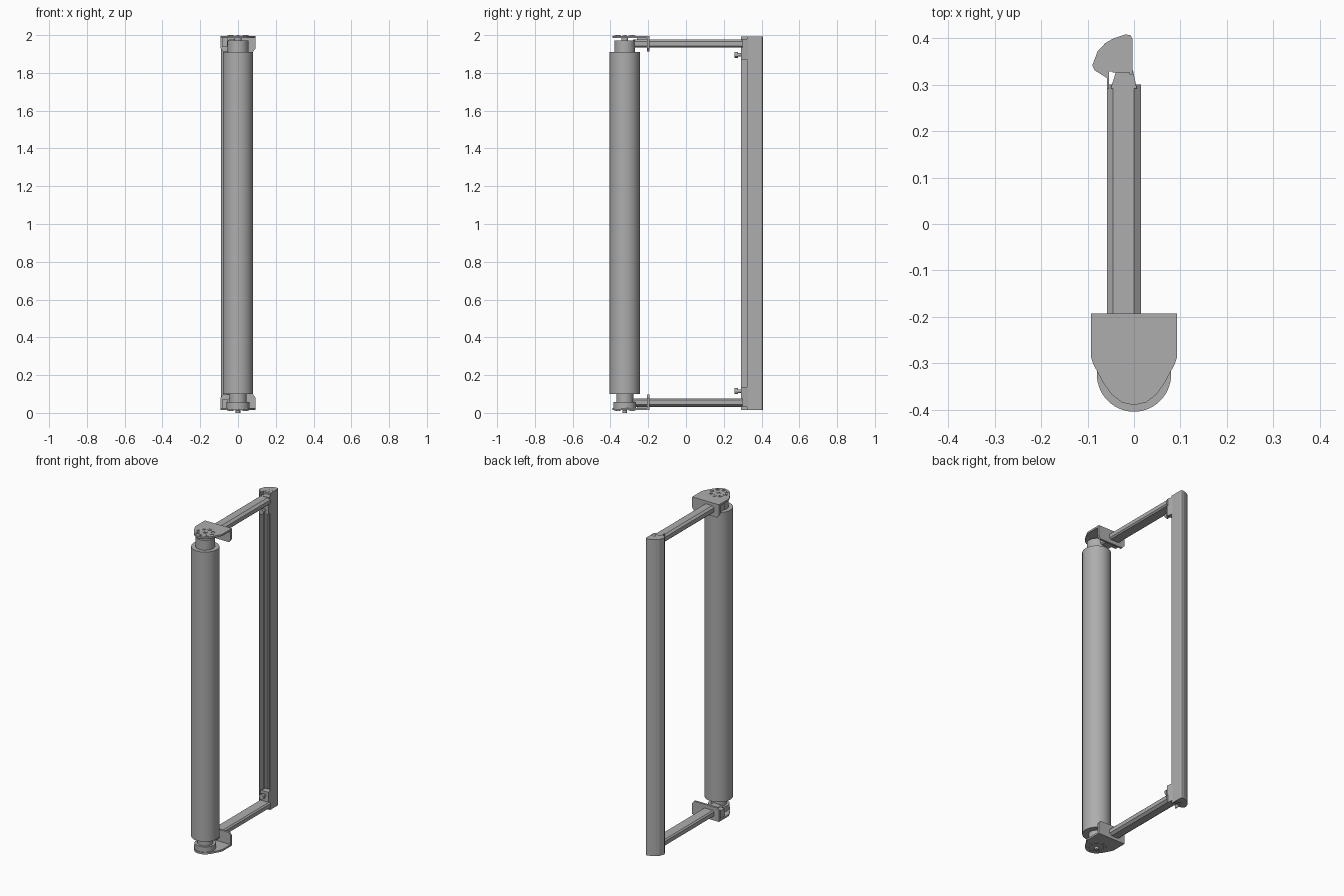
import bpy, bmesh, math
from mathutils import Vector

cube = bpy.data.objects.get("Cube")
if cube:
    bpy.data.objects.remove(cube, do_unlink=True)

grey = bpy.data.materials.new("grey_metal")
grey.use_nodes = True
colour = (0.42, 0.42, 0.42, 1)
grey.diffuse_color = colour
grey.node_tree.nodes["Principled BSDF"].inputs["Base Color"].default_value = colour

CY = -0.324      # roller axis
FLIP = 2.01      # top parts mirror to the bottom by z -> FLIP - z


def prism(name, pts, a, b, axis="z", flip=False, smooth=False):
    """Extrude a closed profile from a to b along an axis."""
    def place(u, v, w):
        p = {"z": (u, v, w), "y": (u, w, v), "x": (w, u, v)}[axis]
        return Vector((p[0], p[1], FLIP - p[2] if flip else p[2]))
    bm = bmesh.new()
    lo = [bm.verts.new(place(u, v, a)) for u, v in pts]
    hi = [bm.verts.new(place(u, v, b)) for u, v in pts]
    bm.faces.new(lo)
    bm.faces.new(hi[::-1])
    n = len(pts)
    for i in range(n):
        j = (i + 1) % n
        bm.faces.new((lo[i], hi[i], hi[j], lo[j]))
    bmesh.ops.recalc_face_normals(bm, faces=bm.faces[:])
    me = bpy.data.meshes.new(name)
    bm.to_mesh(me)
    bm.free()
    me.materials.append(grey)
    ob = bpy.data.objects.new(name, me)
    bpy.context.collection.objects.link(ob)
    if smooth:
        bpy.ops.object.select_all(action="DESELECT")
        ob.select_set(True)
        bpy.context.view_layer.objects.active = ob
        bpy.ops.object.shade_smooth_by_angle(angle=math.radians(30))
    return ob


def ring(r, x=0, y=CY, n=32):
    return [(x + r * math.cos(2 * math.pi * i / n), y + r * math.sin(2 * math.pi * i / n))
            for i in range(n)]


def cyl(name, r, a, b, **kw):
    n = kw.pop("n", 32)
    return prism(name, ring(r, n=n), a, b, smooth=True, **kw)


def rect(u0, v0, u1, v1):
    return [(u0, v0), (u1, v0), (u1, v1), (u0, v1)]


# Roller with its end necks and spindles
cyl("roller", 0.08, 0.10, 1.91, n=36)
cyl("top_neck", 0.055, 1.91, 1.972)
cyl("top_spindle", 0.018, 1.972, 1.99, n=16)
cyl("bottom_neck", 0.045, 0.058, 0.10)
cyl("bottom_hub", 0.06, 0.02, 0.058)
cyl("bottom_spindle", 0.012, 0.0, 0.02, n=16)

# Back rail: curved outer shell, slotted toward the front, with a thin lip
rail = [(-0.003, 0.322), (-0.003, 0.398), (-0.007, 0.406), (-0.018, 0.408), (-0.045, 0.399),
        (-0.062, 0.389), (-0.078, 0.372), (-0.09, 0.341), (-0.085, 0.331), (-0.058, 0.314),
        (-0.058, 0.29), (-0.054, 0.29), (-0.054, 0.328), (-0.045, 0.328), (-0.045, 0.36),
        (-0.029, 0.36), (-0.029, 0.336), (-0.021, 0.336), (-0.021, 0.36),
        (-0.01, 0.36), (-0.01, 0.322)]
prism("back_rail", rail, 0.014, 1.992)

# Profiles shared by both ends
half = [(0.093, -0.193), (0.093, -0.285), (0.088, -0.301), (0.066, -0.342),
        (0.048, -0.367), (0.026, -0.384)]
plate = half + [(0, -0.39)] + [(-x, y) for x, y in reversed(half)]
flange = [(-0.093, 1.99), (-0.093, 1.93), (-0.078, 1.912), (0.08, 1.912),
          (0.093, 1.93), (0.093, 1.99)]
arm = [(-0.058, 1.943), (-0.05, 1.935), (0.007, 1.935), (0.015, 1.943),
       (0.015, 1.966), (0.0, 1.978), (-0.045, 1.978), (-0.058, 1.968)]
bracket = [(-0.05, 0.292), (0.006, 0.292), (-0.002, 0.33), (-0.038, 0.33)]

for end, f in (("top", False), ("bottom", True)):
    # Bracket plate with upright flange and clamp
    prism(end + "_plate", plate, 1.985, 1.996, flip=f)
    prism(end + "_flange", flange, -0.206, -0.193, axis="y", flip=f)
    prism(end + "_clamp", rect(-0.085, 1.938, -0.055, 1.986), -0.26, -0.2, axis="y", flip=f)
    # Arm and its mount on the rail
    prism(end + "_arm", arm, -0.28, 0.30, axis="y", flip=f)
    prism(end + "_rail_mount", bracket, 1.872, 1.98, flip=f)
    prism(end + "_rail_cap", rect(-0.046, 0.326, -0.004, 0.362), 1.975, 1.991, flip=f)
    # Clamping bolt
    prism(end + "_bolt_shank", ring(0.009, -0.02, 1.895, 12), 0.262, 0.295, axis="y", flip=f, smooth=True)
    prism(end + "_bolt_head", ring(0.016, -0.02, 1.895, 12), 0.258, 0.274, axis="y", flip=f, smooth=True)
    # Ring of eight screws around a central one
    spots = [(0.045 * math.cos(k * math.pi / 4), CY + 0.045 * math.sin(k * math.pi / 4))
             for k in range(8)] + [(0, CY)]
    for i, (x, y) in enumerate(spots):
        prism(f"{end}_screw_{i}", ring(0.012, x, y, 12), 1.99, 1.998, flip=f)
        prism(f"{end}_screw_tip_{i}", ring(0.006, x, y, 6), 1.99, 2.0, flip=f)
